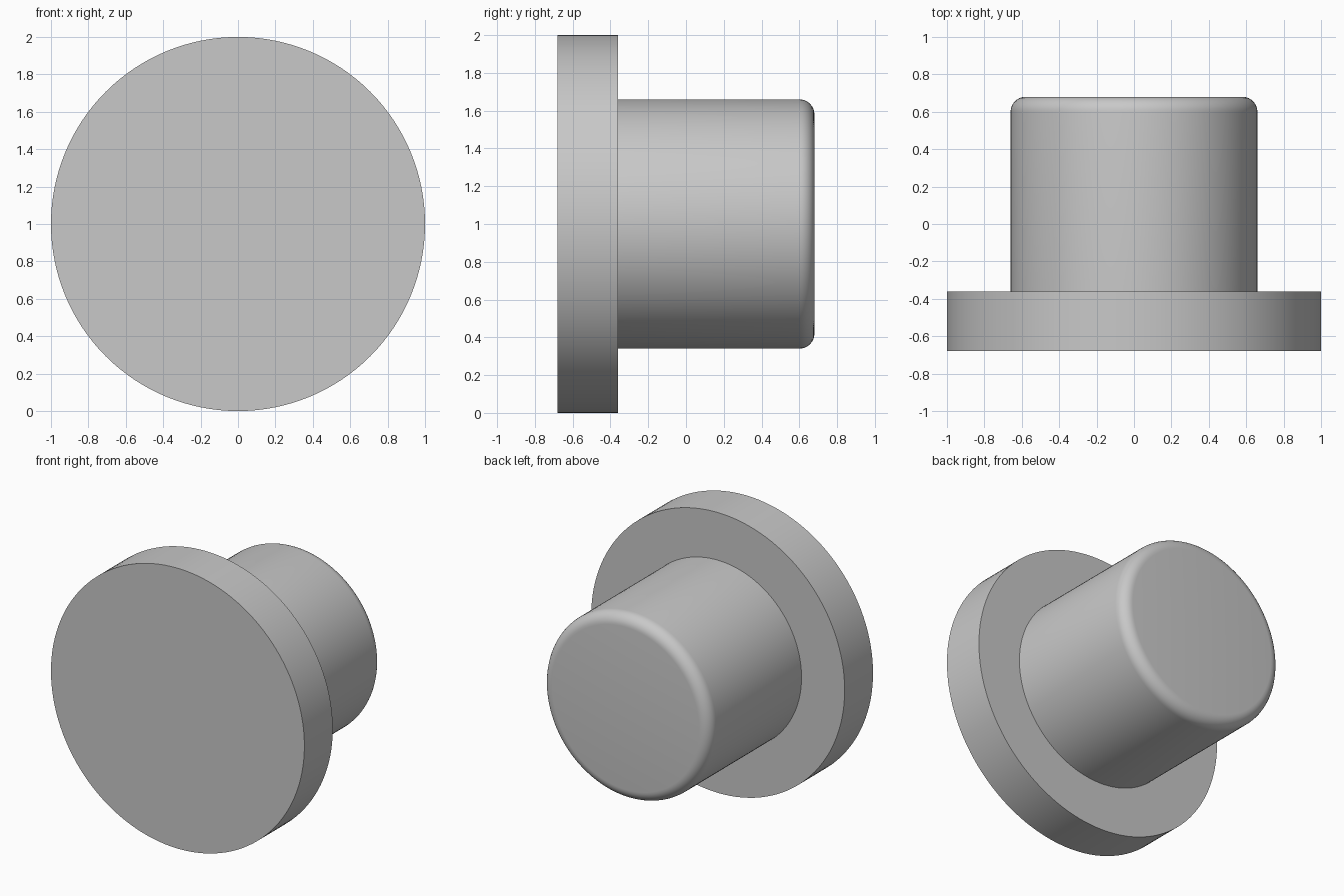
import bpy, bmesh, math

if "Cube" in bpy.data.objects:
    bpy.data.objects.remove(bpy.data.objects["Cube"])

SEGMENTS = 128
FLANGE_R, SHAFT_R, FILLET = 1.0, 0.66, 0.08
FRONT, STEP, BACK = -0.68, -0.36, 0.68

# Half profile as (radius, y): flange, step, shaft, rounded end
profile = [(FLANGE_R, FRONT), (FLANGE_R, STEP), (SHAFT_R, STEP)]
for i in range(9):
    a = math.pi / 2 * i / 8
    profile.append((SHAFT_R - FILLET + FILLET * math.cos(a),
                    BACK - FILLET + FILLET * math.sin(a)))

# Turn the profile around the y axis, centred at z = 1
bm = bmesh.new()
rings = []
for r, y in profile:
    rings.append([bm.verts.new((r * math.cos(t), y, 1 + r * math.sin(t)))
                  for t in (2 * math.pi * k / SEGMENTS for k in range(SEGMENTS))])
for a, b in zip(rings, rings[1:]):
    for k in range(SEGMENTS):
        n = (k + 1) % SEGMENTS
        bm.faces.new((a[k], a[n], b[n], b[k]))

# Flat end caps
bm.faces.new(rings[0])
bm.faces.new(rings[-1])
bmesh.ops.recalc_face_normals(bm, faces=bm.faces)

mesh = bpy.data.meshes.new("flanged_plug")
bm.to_mesh(mesh)
bm.free()
plug = bpy.data.objects.new("flanged_plug", mesh)
bpy.context.collection.objects.link(plug)

# Plain grey
grey = bpy.data.materials.new("light_grey")
grey.diffuse_color = (0.58, 0.58, 0.58, 1)
grey.use_nodes = True
grey.node_tree.nodes["Principled BSDF"].inputs["Base Color"].default_value = grey.diffuse_color
mesh.materials.append(grey)

# Smooth round walls, sharp rims
bpy.context.view_layer.objects.active = plug
plug.select_set(True)
bpy.ops.object.shade_smooth_by_angle(angle=math.radians(30))
